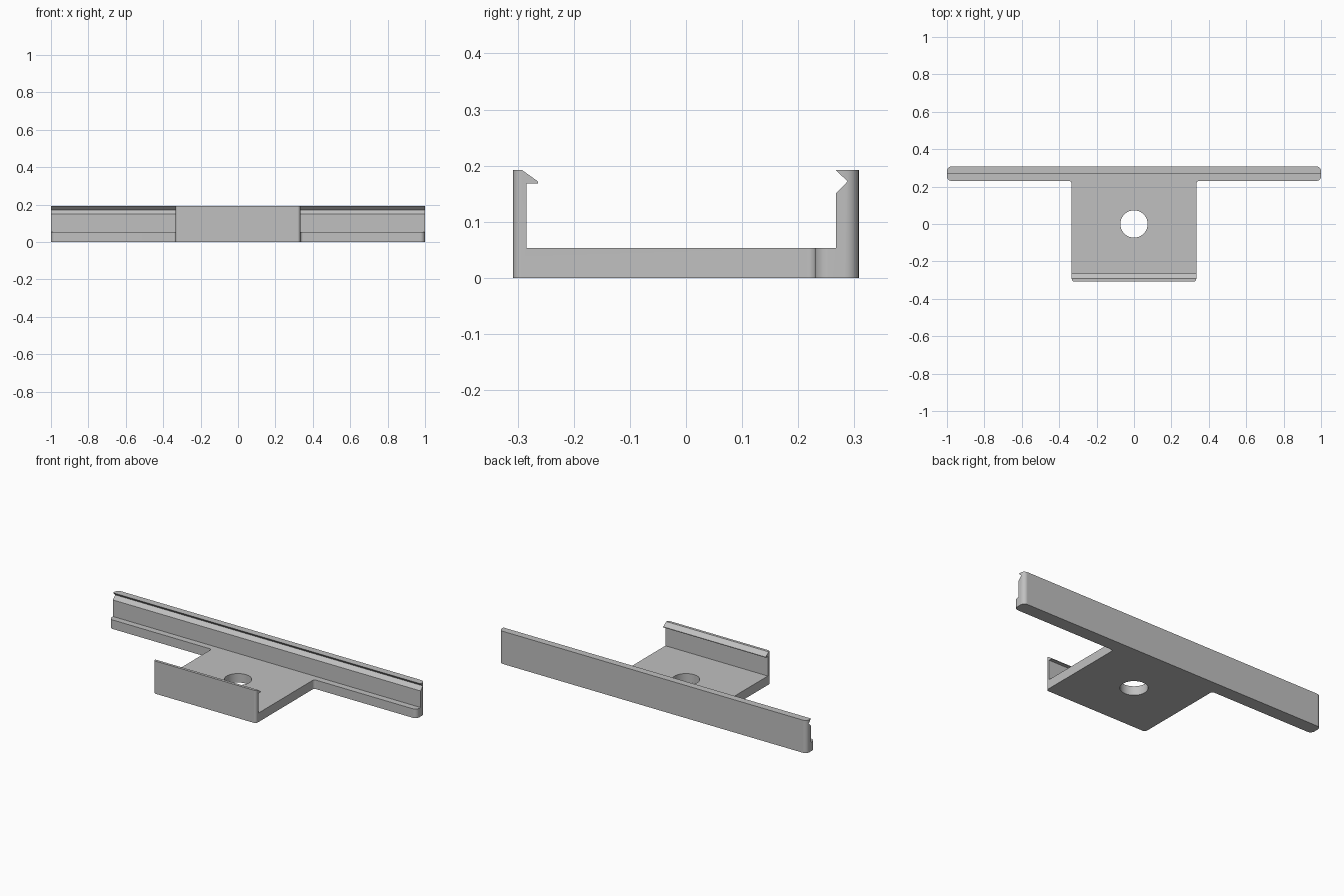
import bpy, bmesh, math
from mathutils import Vector

cube = bpy.data.objects.get("Cube")
if cube:
    bpy.data.objects.remove(cube, do_unlink=True)

grey = bpy.data.materials.new("light grey")
grey.use_nodes = True
colour = (0.53, 0.53, 0.53, 1)
grey.diffuse_color = colour
grey.node_tree.nodes["Principled BSDF"].inputs["Base Color"].default_value = colour


def prism(name, points, direction):
    """Closed outline of 3D points pushed along a direction."""
    bm = bmesh.new()
    face = bm.faces.new([bm.verts.new(p) for p in points])
    out = bmesh.ops.extrude_face_region(bm, geom=[face])
    moved = [g for g in out["geom"] if isinstance(g, bmesh.types.BMVert)]
    bmesh.ops.translate(bm, verts=moved, vec=direction)
    bmesh.ops.recalc_face_normals(bm, faces=bm.faces)
    mesh = bpy.data.meshes.new(name)
    bm.to_mesh(mesh)
    bm.free()
    mesh.materials.append(grey)
    obj = bpy.data.objects.new(name, mesh)
    bpy.context.collection.objects.link(obj)
    return obj


def rounded(corners, steps=6):
    """Round each right-angled corner (x, y, radius)."""
    result = []
    for i, (x, y, r) in enumerate(corners):
        p = Vector((x, y))
        u = (Vector(corners[i - 1][:2]) - p).normalized()
        v = (Vector(corners[(i + 1) % len(corners)][:2]) - p).normalized()
        for k in range(steps + 1):
            t = math.pi / 2 * k / steps
            result.append(p + r * (u + v - v * math.cos(t) - u * math.sin(t)))
    return result


def combine(target, cutter, operation):
    mod = target.modifiers.new(operation.title(), "BOOLEAN")
    mod.operation = operation
    mod.solver = "EXACT"
    mod.object = cutter
    cutter.hide_render = True
    bpy.context.view_layer.objects.active = target
    bpy.ops.object.modifier_apply(modifier=mod.name)
    bpy.data.objects.remove(cutter, do_unlink=True)


# Side section: base plate, front clip with hook, back wall with groove
section = [
    (-0.35, 0), (0.35, 0), (0.35, 0.192), (0.267, 0.192), (0.288, 0.172),
    (0.267, 0.15), (0.267, 0.053), (-0.284, 0.053), (-0.284, 0.168),
    (-0.264, 0.168), (-0.264, 0.172), (-0.292, 0.192), (-0.35, 0.192),
]
bracket = prism("clip_bracket", [(-1.1, y, z) for y, z in section], (2.2, 0, 0))

# T-shaped plan with rounded corners
half = [(0.333, -0.308, 0.015), (0.333, 0.23, 0.015),
        (1, 0.23, 0.025), (1, 0.308, 0.025)]
corners = half + [(-x, y, r) for x, y, r in reversed(half)]
plan = prism("plan_cutter", [(p.x, p.y, -0.1) for p in rounded(corners)], (0, 0, 0.5))
combine(bracket, plan, "INTERSECT")

# Screw hole through the base
ring = [math.tau * i / 48 for i in range(48)]
hole = prism("hole_cutter",
             [(0.073 * math.cos(a), 0.073 * math.sin(a), -0.1) for a in ring],
             (0, 0, 0.3))
combine(bracket, hole, "DIFFERENCE")

# Smooth rounds, crisp edges
bpy.ops.object.select_all(action="DESELECT")
bracket.select_set(True)
bpy.context.view_layer.objects.active = bracket
bpy.ops.object.shade_smooth_by_angle(angle=math.radians(30))
weighted = bracket.modifiers.new("Flat face normals", "WEIGHTED_NORMAL")
weighted.keep_sharp = True
